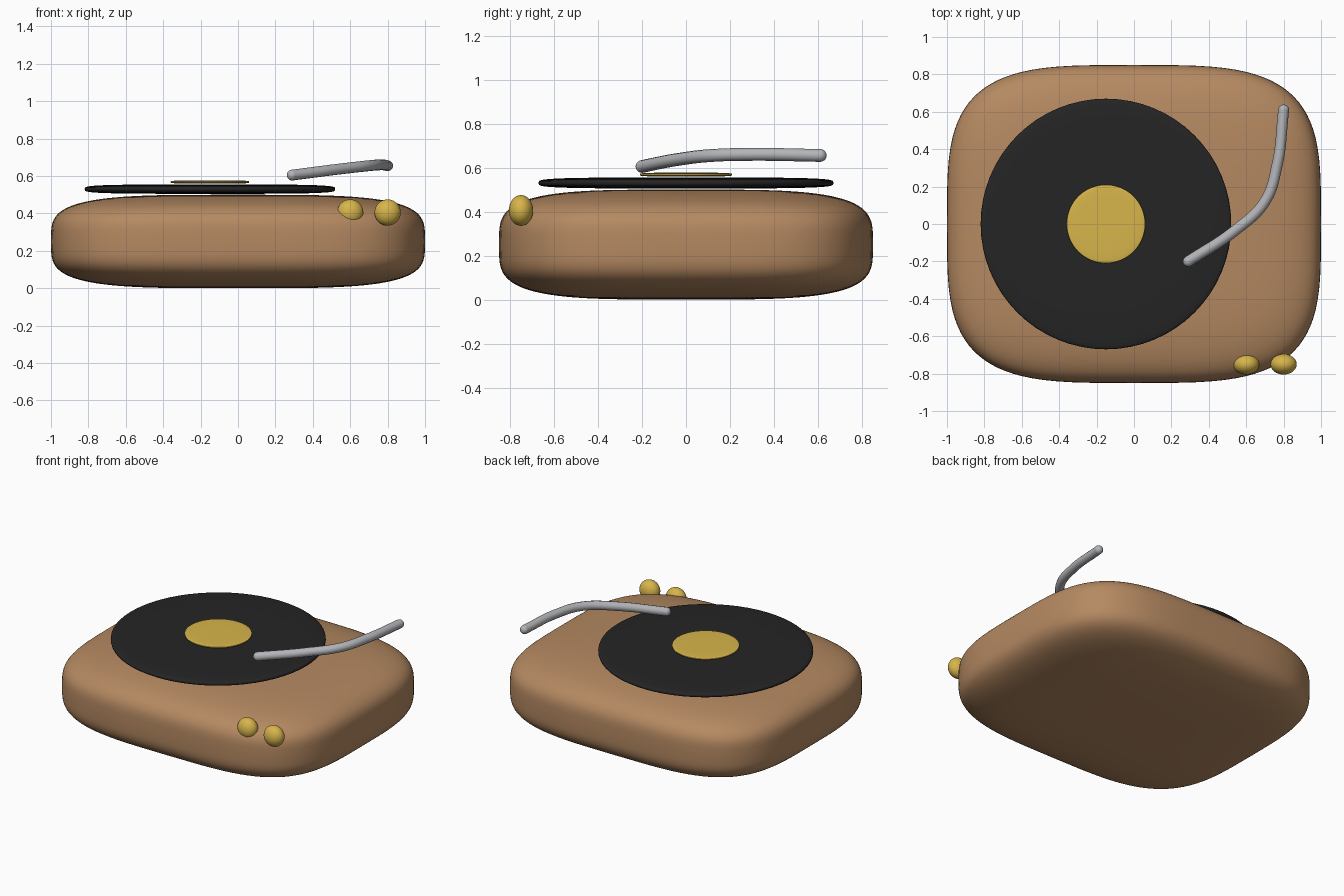
import bpy, bmesh
from math import cos, sin, pi

if "Cube" in bpy.data.objects:
    bpy.data.objects.remove(bpy.data.objects["Cube"])


def material(name, rgb):
    m = bpy.data.materials.new(name)
    m.diffuse_color = (*rgb, 1)
    m.use_nodes = True
    m.node_tree.nodes["Principled BSDF"].inputs["Base Color"].default_value = m.diffuse_color
    return m


WOOD = material("wood", (0.46, 0.25, 0.12))
VINYL = material("vinyl", (0.018, 0.018, 0.018))
BRASS = material("brass", (0.68, 0.46, 0.07))
STEEL = material("steel", (0.45, 0.46, 0.48))


def spow(v, e):
    return (abs(v) ** e) * (1 if v >= 0 else -1)


def super_solid(name, loc, size, n_side, n_plan, mat, seg=64, rings=32):
    """Rounded solid: n_side squares the vertical profile, n_plan the outline."""
    bpy.ops.mesh.primitive_uv_sphere_add(segments=seg, ring_count=rings, radius=1)
    ob = bpy.context.object
    ob.name = name
    for i, v in enumerate(ob.data.vertices):
        x, y, z = v.co
        r = (x * x + y * y) ** 0.5
        c, s = (x / r, y / r) if r > 1e-5 else (0, 0)
        c, s = spow(c, 2 / n_plan), spow(s, 2 / n_plan)
        r = r ** (2 / n_side) if r > 1e-5 else 0
        v.co = (size[0] * r * c, size[1] * r * s, size[2] * spow(z, 2 / n_side))
    ob.location = loc
    ob.data.materials.append(mat)
    bpy.ops.object.shade_smooth()
    return ob


# Soft wooden body
super_solid("body", (0, 0, 0.25), (1, 0.85, 0.25), 3.8, 3.7, WOOD, 96, 64)

# Record and its label
super_solid("record", (-0.15, 0, 0.53), (0.67, 0.67, 0.025), 4, 2, VINYL)
super_solid("record_label", (-0.15, 0, 0.568), (0.21, 0.21, 0.009), 4, 2, BRASS)

# Two front knobs
for i, x in enumerate((0.6, 0.8)):
    super_solid(f"knob_{i + 1}", (x, -0.75, 0.405), (0.07, 0.055, 0.07), 2, 2, BRASS, 32, 16)

# Bent tone arm
path = [(0.8, 0.61, 0.655), (0.765, 0.315, 0.66), (0.7, 0.12, 0.655),
        (0.54, -0.035, 0.637), (0.29, -0.2, 0.605)]
cu = bpy.data.curves.new("tone_arm", 'CURVE')
cu.dimensions = '3D'
cu.bevel_depth = 0.029
cu.bevel_resolution = 4
sp = cu.splines.new('BEZIER')
sp.bezier_points.add(len(path) - 1)
for bp, co in zip(sp.bezier_points, path):
    bp.co = co
    bp.handle_left_type = bp.handle_right_type = 'AUTO'
arm = bpy.data.objects.new("tone_arm", cu)
bpy.context.collection.objects.link(arm)
cu.materials.append(STEEL)

# Rounded arm ends
for name, p in (("arm_back_end", path[0]), ("arm_needle_end", path[-1])):
    super_solid(name, p, (0.029,) * 3, 2, 2, STEEL, 16, 10)
